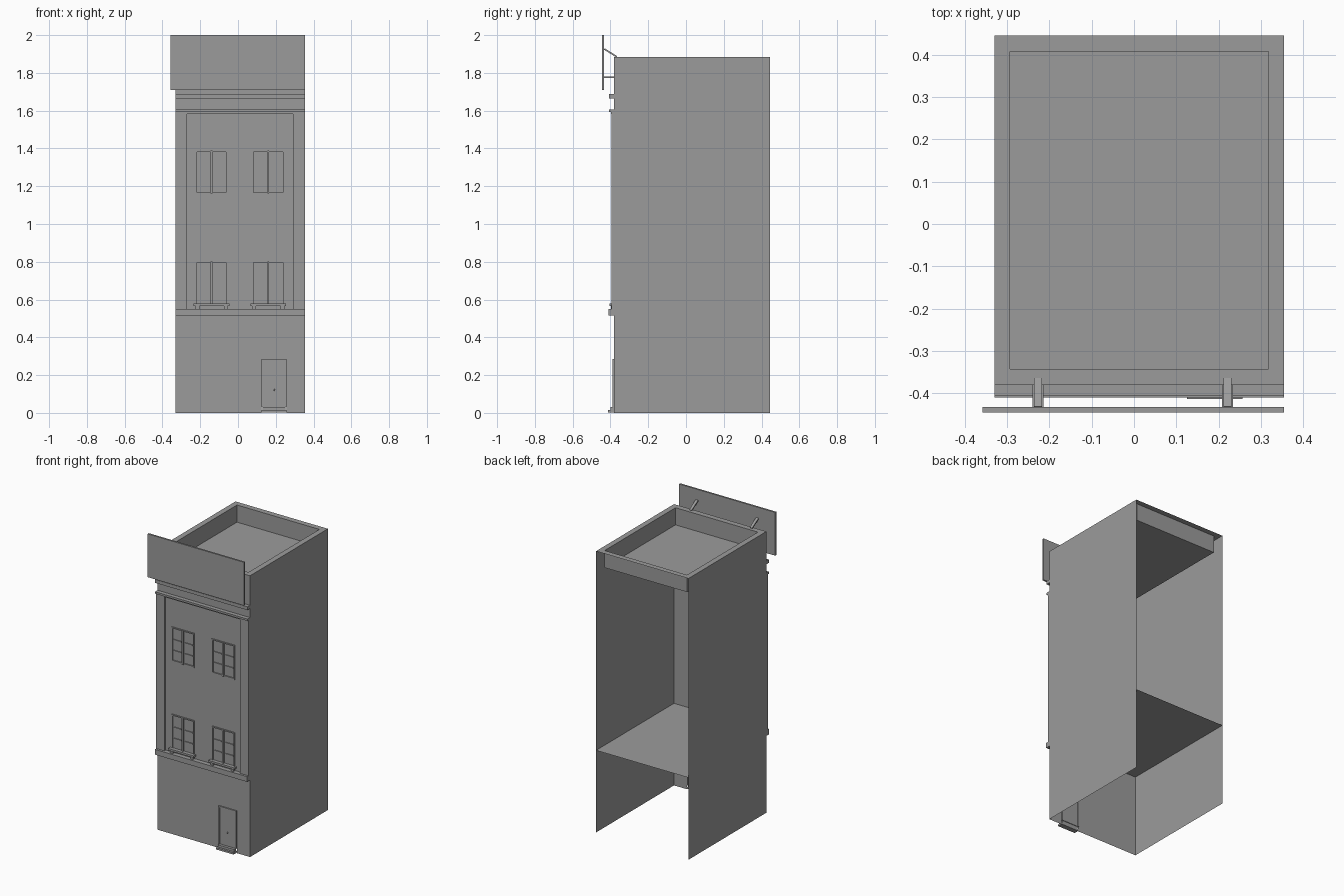
import bpy, bmesh
from mathutils import Vector

old = bpy.data.objects.get("Cube")
if old:
    bpy.data.objects.remove(old, do_unlink=True)

grey = bpy.data.materials.new("plain grey")
grey.use_nodes = True
grey.diffuse_color = (0.33, 0.33, 0.33, 1)
grey.node_tree.nodes["Principled BSDF"].inputs["Base Color"].default_value = grey.diffuse_color

X0, X1, Y0, Y1, TOP = -0.33, 0.355, -0.38, 0.445, 1.885
RIM, ROOF, FLOOR = 0.037, 1.77, 0.55


def finish(name, bm):
    mesh = bpy.data.meshes.new(name)
    bm.to_mesh(mesh)
    bm.free()
    mesh.materials.append(grey)
    ob = bpy.data.objects.new(name, mesh)
    bpy.context.collection.objects.link(ob)
    return ob


def add_box(bm, x, y, z):
    verts = bmesh.ops.create_cube(bm, size=1)["verts"]
    for v in verts:
        v.co = [(a + b) / 2 + c * (b - a) for (a, b), c in zip((x, y, z), v.co)]


def boxes(name, *items):
    bm = bmesh.new()
    for item in items:
        add_box(bm, *item)
    return finish(name, bm)


def quad(bm, *pts):
    bm.faces.new([bm.verts.new(p) for p in pts])


# Open-backed shell: side walls, rim, sunken roof and middle floor
bm = bmesh.new()
for x in (X0, X1):
    pts = [(x, Y0, 0), (x, Y1, 0), (x, Y1, TOP), (x, Y0, TOP)]
    quad(bm, *(pts if x > 0 else pts[::-1]))
quad(bm, (X0, Y0, FLOOR), (X1, Y0, FLOOR), (X1, Y1, FLOOR), (X0, Y1, FLOOR))


def ring(x0, x1, y0, y1, z):
    return [bm.verts.new(p) for p in ((x0, y0, z), (x1, y0, z), (x1, y1, z), (x0, y1, z))]


inner = (X0 + RIM, X1 - RIM, Y0 + RIM, Y1 - RIM)
rings = [ring(X0, X1, Y0, Y1, TOP), ring(*inner, TOP), ring(*inner, ROOF)]
for a, b in zip(rings, rings[1:]):
    for i in range(4):
        j = (i + 1) % 4
        bm.faces.new((a[i], a[j], b[j], b[i]))
bm.faces.new(rings[-1])
finish("building_shell", bm)

# Front wall sheet with door and window openings
WIN_X = [(-0.225, -0.055), (0.075, 0.245)]
WIN_Z = [(0.57, 0.805), (1.16, 1.39)]
DOOR = ((0.125, 0.257), (0.0, 0.285))
holes = [(x, z) for x in WIN_X for z in WIN_Z] + [DOOR]
xs = sorted({X0, X1, *(v for h in holes for v in h[0])})
zs = sorted({0.0, TOP, *(v for h in holes for v in h[1])})
bm = bmesh.new()
for xa, xb in zip(xs, xs[1:]):
    for za, zb in zip(zs, zs[1:]):
        mx, mz = (xa + xb) / 2, (za + zb) / 2
        if not any(h[0][0] < mx < h[0][1] and h[1][0] < mz < h[1][1] for h in holes):
            quad(bm, (xa, Y0, za), (xb, Y0, za), (xb, Y0, zb), (xa, Y0, zb))
bmesh.ops.remove_doubles(bm, verts=bm.verts, dist=0.0001)
finish("front_wall", bm)


# Windows: pane, frame, centre post and short glazing bars
def window(name, x, z):
    (xa, xb), (za, zb) = x, z
    mid, t = (xa + xb) / 2, 0.008
    fy = (Y0 - 0.006, Y0 + 0.006)
    items = [(x, (Y0 + 0.002, Y0 + 0.006), z),
             ((xa, xa + t), fy, z), ((xb - t, xb), fy, z),
             (x, fy, (za, za + t)), (x, fy, (zb - t, zb)),
             ((mid - 0.005, mid + 0.005), (Y0 - 0.01, Y0 + 0.006), z)]
    for k in range(1, 4):
        h = za + (zb - za) * k / 3 - 0.004 * k
        if k < 3:
            for cx in ((xa + mid) / 2, (xb + mid) / 2):
                items.append(((cx - 0.028, cx + 0.028), (Y0 - 0.004, Y0 + 0.004), (h - 0.003, h + 0.003)))
    boxes(name, *items)


for side, x in zip(("right", "left"), WIN_X):
    for level, z in zip(("lower", "upper"), WIN_Z):
        window(f"{level}_{side}_window", x, z)
    # Sill with two small brackets on the lower storey
    boxes(f"{side}_window_sill",
          ((x[0] - 0.01, x[1] + 0.01), (Y0 - 0.025, Y0), (0.567, 0.58)),
          ((x[0], x[0] + 0.02), (Y0 - 0.018, Y0), (0.55, 0.567)),
          ((x[1] - 0.02, x[1]), (Y0 - 0.018, Y0), (0.55, 0.567)))

# Side pilasters and horizontal mouldings
boxes("pilasters",
      ((X0, -0.27), (Y0 - 0.015, Y0), (0.55, 1.585)),
      ((0.29, X1), (Y0 - 0.015, Y0), (0.55, 1.585)))
boxes("storey_band", ((X0, X1), (Y0 - 0.03, Y0), (0.515, 0.55)))
boxes("lower_cornice",
      ((X0, X1), (Y0 - 0.027, Y0), (1.592, 1.605)),
      ((X0, X1), (Y0 - 0.018, Y0), (1.583, 1.592)))
boxes("upper_cornice",
      ((X0, X1), (Y0 - 0.027, Y0), (1.665, 1.687)))

# Door with frame, knob and steps
(dx0, dx1), (dz0, dz1) = DOOR
fy = (Y0 - 0.008, Y0 + 0.006)
boxes("door_frame",
      ((dx0, dx0 + 0.008), fy, (0.03, dz1)), ((dx1 - 0.008, dx1), fy, (0.03, dz1)),
      ((dx0, dx1), fy, (dz1 - 0.008, dz1)))
boxes("door", ((dx0, dx1), (Y0 - 0.002, Y0 + 0.004), (0.03, dz1)))
boxes("door_steps",
      ((dx0, dx1), (Y0 - 0.034, Y0), (0.003, 0.015)),
      ((dx0 + 0.005, dx1 - 0.005), (Y0 - 0.02, Y0), (0.015, 0.03)))
bm = bmesh.new()
bmesh.ops.create_icosphere(bm, subdivisions=1, radius=0.005)
bmesh.ops.translate(bm, verts=bm.verts, vec=(0.192, Y0 - 0.006, 0.122))
finish("door_knob", bm)

# Sign board on two pairs of struts
boxes("sign_board", ((-0.358, X1), (-0.445, -0.433), (1.71, 2.0)))
for side, x in (("right", -0.227), ("left", 0.221)):
    boxes(f"{side}_lower_strut", ((x - 0.013, x + 0.013), (-0.435, Y0), (1.772, 1.781)))
    a, b = Vector((x, -0.433, 1.927)), Vector((x, -0.366, TOP))
    bm = bmesh.new()
    add_box(bm, (-0.009, 0.009), (0, (b - a).length), (-0.004, 0.004))
    turn = Vector((0, 1, 0)).rotation_difference(b - a)
    for v in bm.verts:
        v.co = a + turn @ v.co
    finish(f"{side}_upper_strut", bm)
